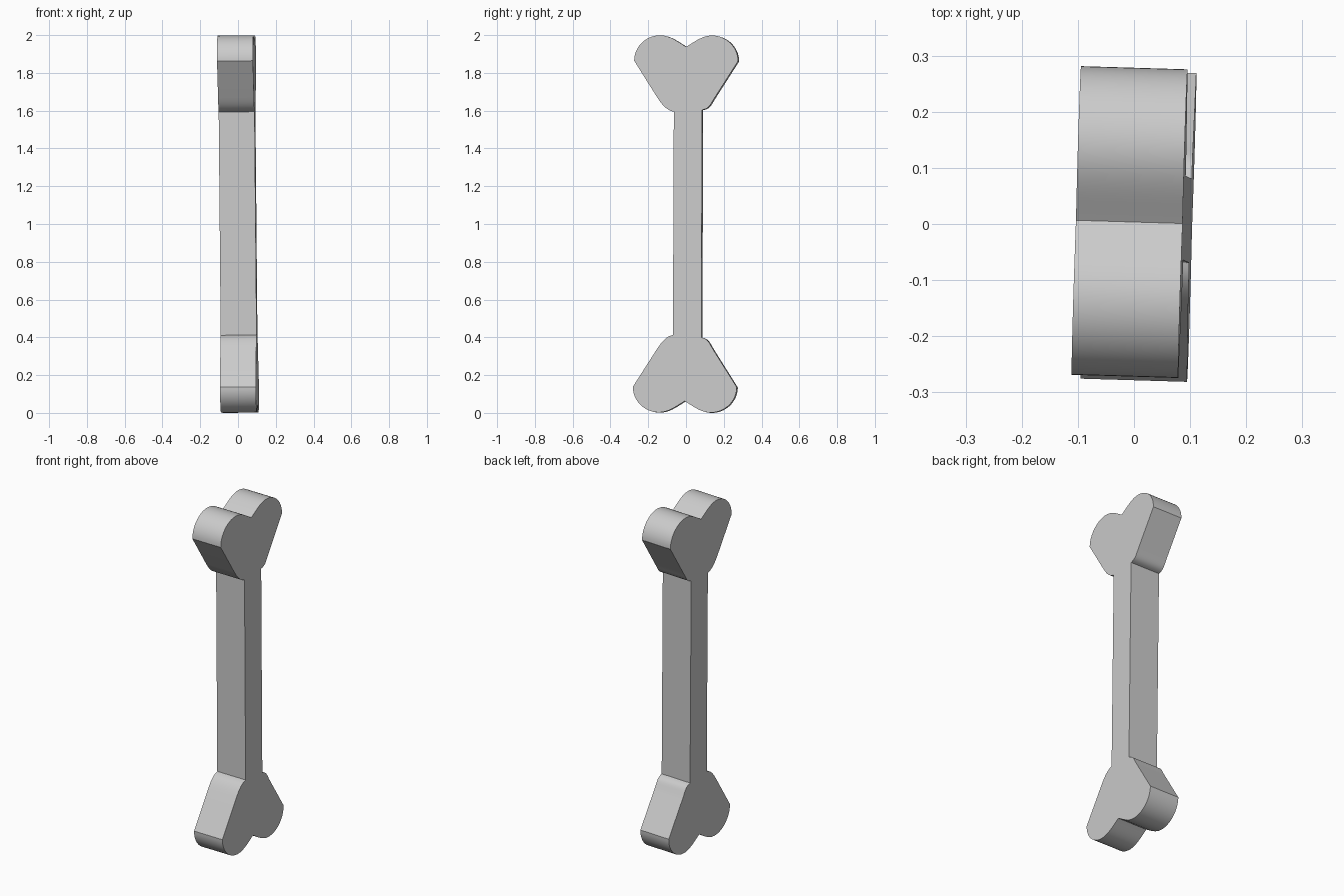
import bpy, bmesh
from mathutils import Vector
from mathutils.geometry import interpolate_bezier

if "Cube" in bpy.data.objects:
    bpy.data.objects.remove(bpy.data.objects["Cube"])


def bez(*pts, n=14):
    return [Vector((p.x, p.y)) for p in
            interpolate_bezier(*[Vector((*p, 0)) for p in pts], n)]


def lobe(s, neck_y, neck_z):
    """Half of a knob outline (s = side), from the shaft neck to the notch.
    Heights are measured from the middle of the bone."""
    neck = bez((neck_y, neck_z), (neck_y + s * 0.04, neck_z + 0.008),
               (s * 0.128, 0.632), (s * 0.154, 0.672), n=10)
    outer = bez((s * 0.275, 0.863), (s * 0.275, 0.938),
                (s * 0.212, 0.998), (s * 0.138, 0.998), n=16)
    inner = bez((s * 0.138, 0.998), (s * 0.085, 0.998),
                (s * 0.045, 0.965), (0, 0.938), n=12)
    return neck + outer + inner[1:]


# Full outline in the y-z plane, the lower knob mirrors the upper one
up_r, up_l = lobe(1, 0.086, 0.604), lobe(-1, -0.064, 0.594)
low_l, low_r = lobe(-1, -0.064, 0.588), lobe(1, 0.086, 0.600)
flip = [Vector((p.x, -p.y)) for p in low_l + low_r[::-1][1:]]
outline = up_r + up_l[::-1][1:] + flip

# Extrude the outline across the thickness
half = 0.095
bm = bmesh.new()
face = bm.faces.new([bm.verts.new((-half, p.x, p.y)) for p in outline])
ext = bmesh.ops.extrude_face_region(bm, geom=[face])
bmesh.ops.translate(bm, vec=(2 * half, 0, 0),
                    verts=[g for g in ext["geom"] if isinstance(g, bmesh.types.BMVert)])
bmesh.ops.recalc_face_normals(bm, faces=bm.faces)

# Slight lean and twist
for v in bm.verts:
    x, y, z = v.co
    v.co = (x + 0.0303 * y - 0.009 * z, y - 0.03 * x + 0.004 * z,
            z + 0.009 * x - 0.004 * y)

# Centre and stand on the ground
for i in range(3):
    lo = min(v.co[i] for v in bm.verts)
    hi = max(v.co[i] for v in bm.verts)
    for v in bm.verts:
        v.co[i] -= lo if i == 2 else (lo + hi) / 2

mesh = bpy.data.meshes.new("bone")
bm.to_mesh(mesh)
bm.free()
bone = bpy.data.objects.new("bone", mesh)
bpy.context.collection.objects.link(bone)
bpy.context.view_layer.objects.active = bone
bone.select_set(True)
bpy.ops.object.shade_smooth_by_angle(angle=0.45)
